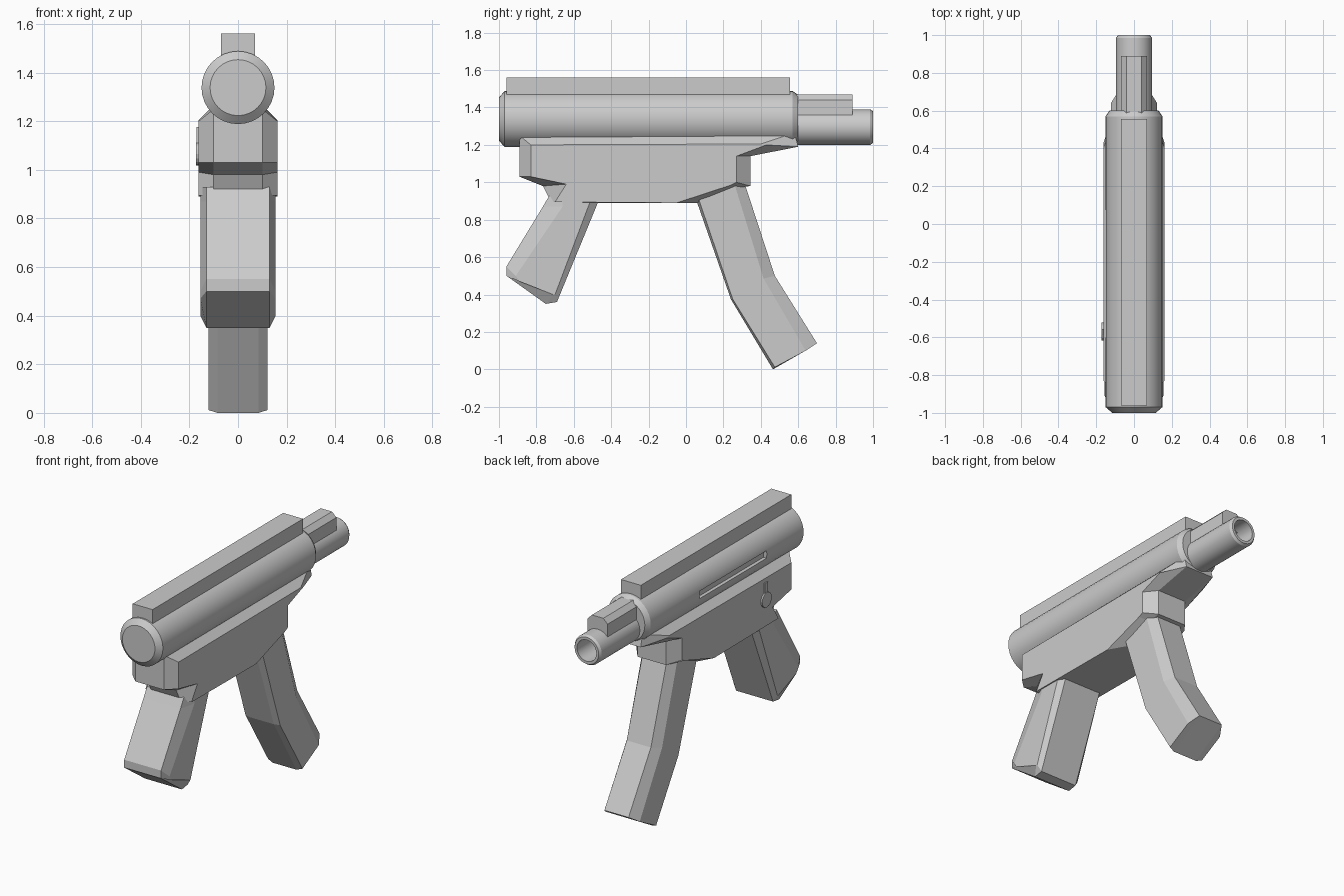
import bpy, bmesh, math

if "Cube" in bpy.data.objects:
    bpy.data.objects.remove(bpy.data.objects["Cube"])


def finish(name, bm, smooth=False):
    bmesh.ops.recalc_face_normals(bm, faces=bm.faces)
    mesh = bpy.data.meshes.new(name)
    bm.to_mesh(mesh)
    bm.free()
    ob = bpy.data.objects.new(name, mesh)
    bpy.context.collection.objects.link(ob)
    if smooth:
        make_smooth(ob)
    return ob


def make_smooth(ob):
    bpy.ops.object.select_all(action='DESELECT')
    ob.select_set(True)
    bpy.context.view_layer.objects.active = ob
    bpy.ops.object.shade_smooth_by_angle(angle=math.radians(30))


def skin(name, rings, smooth=False):
    """Join equal-length rings of points and cap both ends."""
    bm = bmesh.new()
    rows = [[bm.verts.new(p) for p in ring] for ring in rings]
    n = len(rows[0])
    for a, b in zip(rows, rows[1:]):
        for i in range(n):
            j = (i + 1) % n
            bm.faces.new((a[i], a[j], b[j], b[i]))
    bm.faces.new(rows[0][::-1])
    bm.faces.new(rows[-1])
    return finish(name, bm, smooth)


def lathe(name, profile, z, n=32):
    """Turn (y, radius) steps around an axis along y at height z."""
    ang = [2 * math.pi * i / n for i in range(n)]
    rings = [[(r * math.cos(a), y, z + r * math.sin(a)) for a in ang] for y, r in profile]
    return skin(name, rings, True)


def slab(name, side, middle, half_side, half_mid):
    """Symmetric solid: (y, z) side outline joined by chamfers to a larger middle outline."""
    steps = ((-half_side, side), (-half_mid, middle), (half_mid, middle), (half_side, side))
    return skin(name, [[(x, y, z) for y, z in pts] for x, pts in steps])


def prism(name, xz, y0, y1):
    return skin(name, [[(x, y, z) for x, z in xz] for y in (y0, y1)])


def box(name, x0, x1, y0, y1, z0, z1):
    return prism(name, [(x0, z0), (x1, z0), (x1, z1), (x0, z1)], y0, y1)


# Upper tube with a slot cut in the left side
tube = lathe("upper_tube", [(-1, .115), (-.97, .15), (.57, .15), (.6, .13)], 1.338)
cutter = box("slot_cutter", -.25, -.125, -.6, .075, 1.312, 1.36)
cutter.hide_render = True
mod = tube.modifiers.new("slot", 'BOOLEAN')
mod.operation = 'DIFFERENCE'
mod.object = cutter
mod.solver = 'EXACT'
bpy.context.view_layer.objects.active = tube
bpy.ops.object.modifier_apply(modifier=mod.name)
bpy.data.objects.remove(cutter)
make_smooth(tube)

# Hollow barrel
lathe("barrel", [(.58, .095), (.985, .095), (1, .085), (1, .068), (.78, .068)], 1.295)

# Top rail and chamfered block above the barrel
box("top_rail", -.07, .07, -.96, .555, 1.44, 1.56)
prism("barrel_block", [(-.07, 1.345), (.07, 1.345), (.07, 1.44), (.04, 1.47),
                       (-.04, 1.47), (-.07, 1.44)], .58, .89)

# Lower body
slab("lower_body",
     [(-.83, 1.2), (-.83, 1.03), (-.64, .99), (-.7, .895), (-.05, .89),
      (.24, .985), (.27, 1.0), (.27, 1.14), (.43, 1.2), (.4, 1.205)],
     [(-.89, 1.25), (-.89, 1.03), (-.765, .98), (-.72, .89), (.06, .89),
      (.26, .97), (.345, .98), (.345, 1.14), (.6, 1.19), (.58, 1.265)],
     .162, .1)

# Rear grip
slab("grip",
     [(-.5, .93), (-.66, .93), (-.66, .87), (-.91, .5), (-.89, .47), (-.71, .4), (-.7, .4)],
     [(-.455, .93), (-.73, .93), (-.765, .87), (-.96, .55), (-.96, .5), (-.75, .35), (-.69, .36)],
     .155, .13)

# Curved magazine
slab("magazine",
     [(.055, .96), (.075, .89), (.25, .375), (.475, .012), (.64, .1), (.415, .485), (.25, 1.02)],
     [(.03, .96), (.06, .89), (.24, .375), (.465, 0), (.7, .14), (.475, .5), (.305, 1.02)],
     .122, .085)

# Selector switch on the left side
ang = [2 * math.pi * i / 16 for i in range(16)]
skin("selector_disc", [[(x, -.57 + .048 * math.cos(a), 1.065 + .048 * math.sin(a)) for a in ang]
                       for x in (-.172, -.15)])
box("selector_lever", -.17, -.15, -.585, -.555, 1.09, 1.175)
